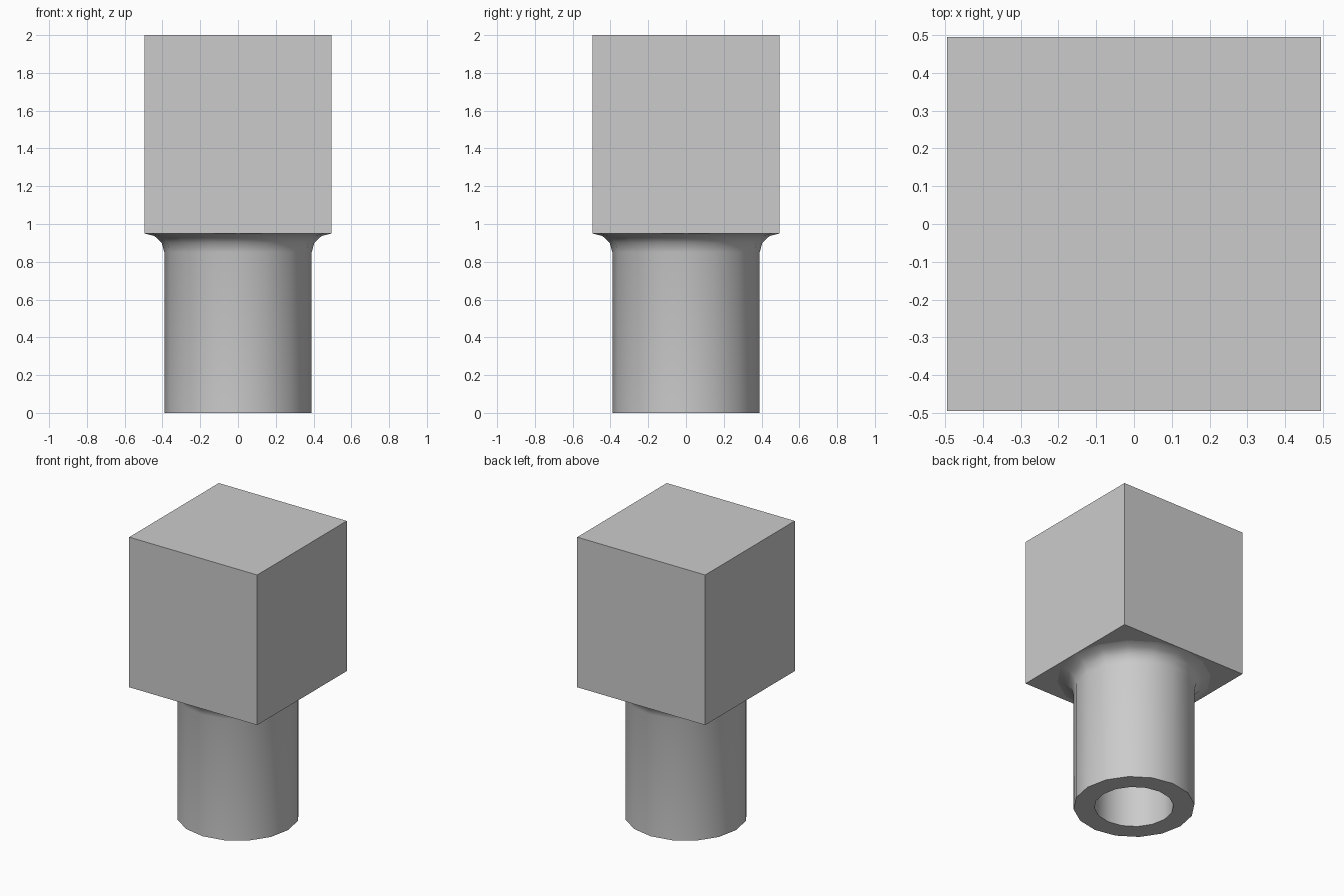
import bpy, bmesh, math

cube = bpy.data.objects.get("Cube")
if cube:
    bpy.data.objects.remove(cube, do_unlink=True)

SIDES = 16
HALF = 0.495      # half width of the block
JOIN = 0.95       # height where the post meets the block

# Single plain grey
grey = bpy.data.materials.new("plain_grey")
grey.use_nodes = True
colour = (0.6, 0.6, 0.6, 1)
grey.diffuse_color = colour
grey.node_tree.nodes["Principled BSDF"].inputs["Base Color"].default_value = colour


def add_object(name, bm):
    bmesh.ops.recalc_face_normals(bm, faces=bm.faces)
    mesh = bpy.data.meshes.new(name)
    bm.to_mesh(mesh)
    bm.free()
    obj = bpy.data.objects.new(name, mesh)
    bpy.context.collection.objects.link(obj)
    mesh.materials.append(grey)
    return obj


# Square block on top
bm = bmesh.new()
bmesh.ops.create_cube(bm, size=1)
bmesh.ops.scale(bm, vec=(2 * HALF, 2 * HALF, 2 - JOIN), verts=bm.verts)
bmesh.ops.translate(bm, vec=(0, 0, (2 + JOIN) / 2), verts=bm.verts)
add_object("top_block", bm)

# Hollow post: bore, flat rim, outer wall and concave flare under the block
profile = [(0.255, JOIN), (0.255, 0), (0.39, 0), (0.39, 0.85)]
flare = [math.radians(a) for a in (30, 60, 90)]
profile += [(HALF - 0.105 * math.cos(a), 0.85 + 0.1 * math.sin(a)) for a in flare]

bm = bmesh.new()
rings = []
for r, z in profile:
    ring = []
    for i in range(SIDES):
        a = math.tau * i / SIDES
        ring.append(bm.verts.new((r * math.cos(a), r * math.sin(a), z)))
    rings.append(ring)
for low, high in zip(rings, rings[1:]):
    for i in range(SIDES):
        j = (i + 1) % SIDES
        bm.faces.new((low[i], low[j], high[j], high[i]))
# Close against the block so that the normals resolve outward
for i in range(SIDES):
    j = (i + 1) % SIDES
    bm.faces.new((rings[-1][i], rings[-1][j], rings[0][j], rings[0][i]))
post = add_object("hollow_post", bm)

bpy.ops.object.select_all(action='DESELECT')
post.select_set(True)
bpy.context.view_layer.objects.active = post
bpy.ops.object.shade_smooth_by_angle(angle=math.radians(35))
